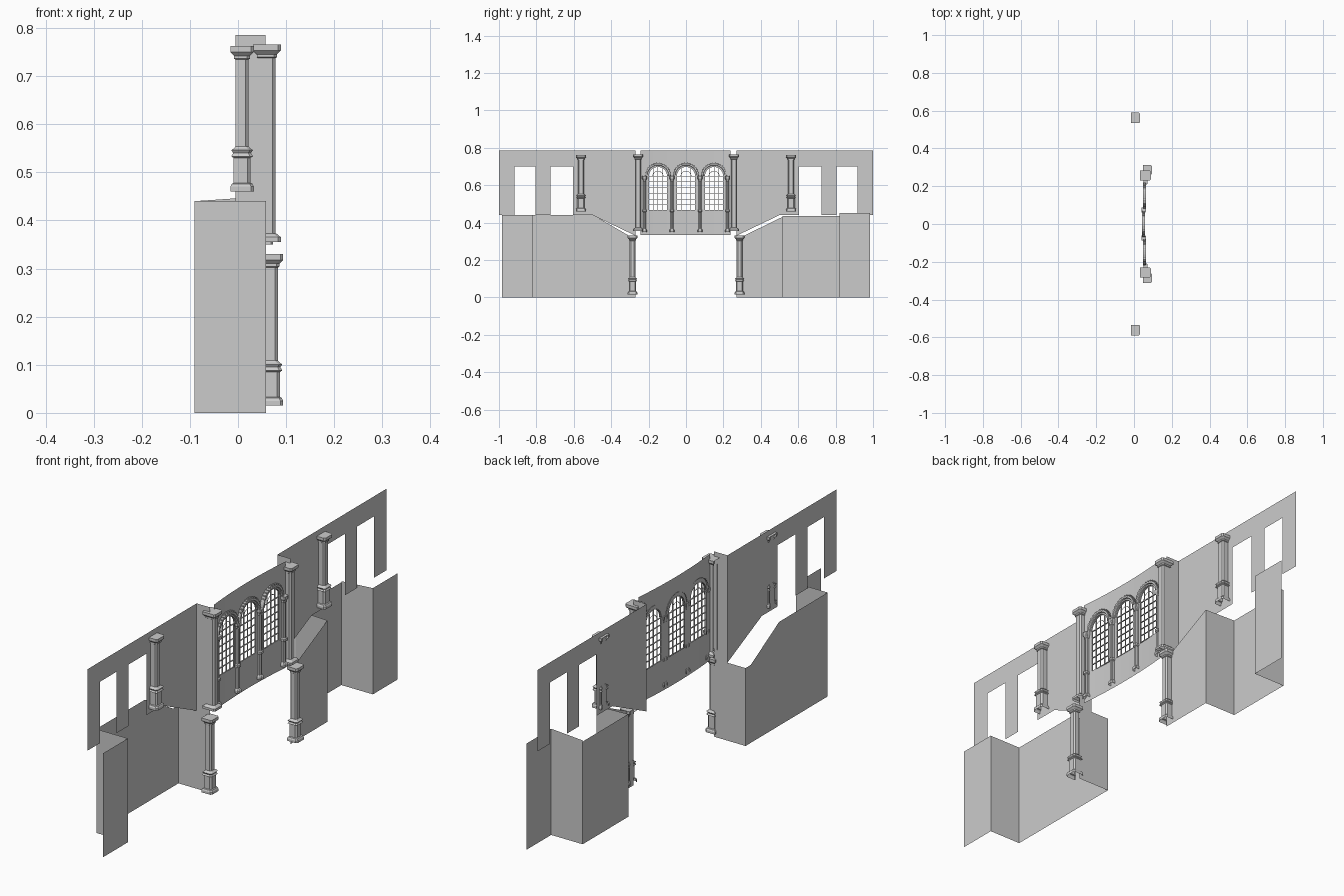
import bpy, bmesh, math
from mathutils import Vector

cube = bpy.data.objects.get("Cube")
if cube:
    bpy.data.objects.remove(cube, do_unlink=True)

stone = bpy.data.materials.new("grey_stone")
stone.use_nodes = True
stone.diffuse_color = (0.6, 0.6, 0.6, 1)
stone.node_tree.nodes["Principled BSDF"].inputs["Base Color"].default_value = (0.6, 0.6, 0.6, 1)


def make(name, bm):
    bmesh.ops.remove_doubles(bm, verts=bm.verts, dist=0.0002)
    mesh = bpy.data.meshes.new(name)
    bm.to_mesh(mesh)
    bm.free()
    mesh.materials.append(stone)
    obj = bpy.data.objects.new(name, mesh)
    bpy.context.collection.objects.link(obj)
    return obj


def face(bm, pts):
    return bm.faces.new([bm.verts.new(p) for p in pts])


def box(bm, lo, hi):
    ring = [(lo[0], lo[1]), (hi[0], lo[1]), (hi[0], hi[1]), (lo[0], hi[1])]
    for i in range(4):
        a, b = ring[i], ring[(i + 1) % 4]
        face(bm, [(*a, lo[2]), (*b, lo[2]), (*b, hi[2]), (*a, hi[2])])
    face(bm, [(*p, lo[2]) for p in reversed(ring)])
    face(bm, [(*p, hi[2]) for p in ring])


# Upper side walls: one sheet each, open-bottomed windows, return at the centre
def upper_wall(name, s):
    bm = bmesh.new()
    x, top, low, head = -0.005, 0.785, 0.44, 0.70
    strips = [(0.27, 0.5, 0.33, low), (0.5, 0.605, low, low), (0.605, 0.725, head, head),
              (0.725, 0.805, low, low), (0.805, 0.917, head, head), (0.917, 1.0, low, low)]
    for a, b, za, zb in strips:
        pts = [(x, s * a, za), (x, s * b, zb), (x, s * b, top), (x, s * a, top)]
        face(bm, pts if s > 0 else pts[::-1])
    pts = [(x, s * 0.27, 0.33), (0.057, s * 0.27, 0.33), (0.057, s * 0.27, top), (x, s * 0.27, top)]
    face(bm, pts if s > 0 else pts[::-1])
    make(name, bm)


upper_wall("left_upper_wall", 1)
upper_wall("right_upper_wall", -1)


# Lower walls: a folded sheet following a plan path with a top height at each point
def folded_wall(name, path):
    bm = bmesh.new()
    for (x0, y0, z0), (x1, y1, z1) in zip(path, path[1:]):
        face(bm, [(x0, y0, 0.0), (x1, y1, 0.0), (x1, y1, z1), (x0, y0, z0)])
    make(name, bm)


F, B = 0.058, -0.09
folded_wall("near_lower_wall", [(F, -0.985, 0.44), (F, -0.82, 0.44), (B, -0.82, 0.44),
                                (B, -0.495, 0.44), (B, -0.305, 0.33), (B, -0.27, 0.33), (F, -0.27, 0.33)])
folded_wall("far_lower_wall", [(F, 0.27, 0.32), (F, 0.31, 0.33), (F, 0.515, 0.43), (B, 0.515, 0.435),
                               (B, 0.82, 0.435)])
folded_wall("far_end_wall", [(B, 0.82, 0.44), (F, 0.82, 0.45), (F, 0.985, 0.45)])

# Central wall: gently curved sheet with three arched openings
CENTRES = (-0.15, 0.0, 0.15)
HALF, SILL, SPRING = 0.052, 0.465, 0.648
BOTTOM, TOP = 0.335, 0.785
STEPS = 16


def wall_x(y):
    return 0.045 + 0.2 * y * y


def arch_z(y, c):
    return SPRING + math.sqrt(max(0.0, HALF ** 2 - (y - c) ** 2))


bm = bmesh.new()


def strip(y0, y1, a0, a1, b0, b1):
    face(bm, [(wall_x(y0), y0, a0), (wall_x(y1), y1, a1), (wall_x(y1), y1, b1), (wall_x(y0), y0, b0)])


edge = -0.242
for c in CENTRES:
    strip(edge, c - HALF, BOTTOM, BOTTOM, TOP, TOP)
    ys = [c - HALF * math.cos(math.pi * i / STEPS) for i in range(STEPS + 1)]
    for y0, y1 in zip(ys, ys[1:]):
        strip(y0, y1, BOTTOM, BOTTOM, SILL, SILL)
        strip(y0, y1, arch_z(y0, c), arch_z(y1, c), TOP, TOP)
    edge = c + HALF
strip(edge, 0.238, BOTTOM, BOTTOM, TOP, TOP)
make("central_wall", bm)


# Arch mouldings: a stepped section swept round a half circle, with small blocks
def arch(name, c):
    bm = bmesh.new()
    x0 = wall_x(c)
    section = [(HALF, -0.002), (HALF, 0.008), (0.058, 0.008), (0.06, 0.013), (0.068, 0.013), (0.069, -0.002)]

    def pt(r, d, t):
        return (x0 + d, c - r * math.cos(t), SPRING + r * math.sin(t))

    for i in range(STEPS):
        t0, t1 = math.pi * i / STEPS, math.pi * (i + 1) / STEPS
        for (r0, d0), (r1, d1) in zip(section, section[1:]):
            face(bm, [pt(r0, d0, t0), pt(r0, d0, t1), pt(r1, d1, t1), pt(r1, d1, t0)])
        m = (t0 + t1) / 2
        if 0.3 < m < 2.85:
            p = Vector(pt(0.07, 0.007, m))
            e = Vector((0.005, 0.0025, 0.0025))
            box(bm, p - e, p + e)
    make(name, bm)


# Window lattice: thin bars and an arched inner rim
def lattice(name, c):
    bm = bmesh.new()
    x0, x1, w = wall_x(c) - 0.003, wall_x(c) + 0.002, 0.0012
    for k in (-0.5, 0, 0.5):
        y = c + k * HALF
        box(bm, (x0, y - w, SILL), (x1, y + w, arch_z(y, c)))
    for i in range(7):
        z = SILL + i * 0.0305
        h = math.sqrt(HALF ** 2 - max(0, z - SPRING) ** 2)
        box(bm, (x0, c - h, z - w), (x1, c + h, z + w))
    for r in (HALF - 0.003, HALF * 0.5):
        for i in range(STEPS):
            ring = []
            for t in (math.pi * i / STEPS, math.pi * (i + 1) / STEPS):
                ring.append([(x1, c - q * math.cos(t), SPRING + q * math.sin(t)) for q in (r, r + 0.003)])
            face(bm, [ring[0][0], ring[1][0], ring[1][1], ring[0][1]])
    for s in (-1, 1):
        y = sorted((c + s * HALF, c + s * (HALF - 0.003)))
        box(bm, (x0, y[0], SILL), (x1, y[1], SPRING))
    make(name, bm)


for label, c in zip(("right", "middle", "left"), CENTRES):
    arch(label + "_window_arch", c)
    lattice(label + "_window_lattice", c)


# Pilasters: open-backed chamfered plan lofted through (height, outset) rings
def pilaster(name, x, y, width, depth, chamfer, rings):
    bm = bmesh.new()
    loops = []
    for z, o in rings:
        w, d, c = width / 2 + o, depth + o, chamfer
        plan = [(-o, -w * 0.7), (-o, -w), (d - c, -w), (d, c - w), (d, w - c), (d - c, w), (-o, w), (-o, w * 0.7)]
        loops.append([(x + px, y + py, z) for px, py in plan])
    for a, b in zip(loops, loops[1:]):
        for i in range(len(a) - 1):
            face(bm, [a[i], a[i + 1], b[i + 1], b[i]])
    face(bm, loops[-1])
    make(name, bm)


def cap(z):
    return [(z - 0.028, 0), (z - 0.026, 0.003), (z - 0.02, 0.003), (z - 0.012, 0.011), (z, 0.011)]


def foot(z, o=0.0):
    return [(z, 0.011), (z + 0.01, 0.011), (z + 0.016, 0.004 + o), (z + 0.018, o)]


def pedestal(z):
    return foot(z, 0.004) + [(z + 0.07, 0.004), (z + 0.073, 0.009), (z + 0.08, 0.005),
                             (z + 0.086, 0.009), (z + 0.09, 0.003), (z + 0.094, 0)]


for side, s in (("left", 1), ("right", -1)):
    pilaster(side + "_upper_pilaster", -0.005, s * 0.562, 0.032, 0.027, 0.006, pedestal(0.46) + cap(0.762))
    pilaster(side + "_central_pilaster", 0.042, s * 0.256, 0.032, 0.036, 0.006, foot(0.355) + cap(0.765))
    pilaster(side + "_lower_pilaster", 0.058, s * 0.286, 0.03, 0.025, 0.006, pedestal(0.015) + cap(0.33))


# Slim colonnettes carrying the arches
def slim(rings):
    return [(z, o * 0.5) for z, o in rings]


for i, y in enumerate((-0.222, -0.075, 0.075, 0.222)):
    pilaster("colonnette_%d" % (i + 1), wall_x(y), y, 0.015, 0.012, 0.004,
             slim(foot(0.35) + [(0.455, 0), (0.458, 0.008), (0.468, 0.008), (0.471, 0)] + cap(0.648)))
